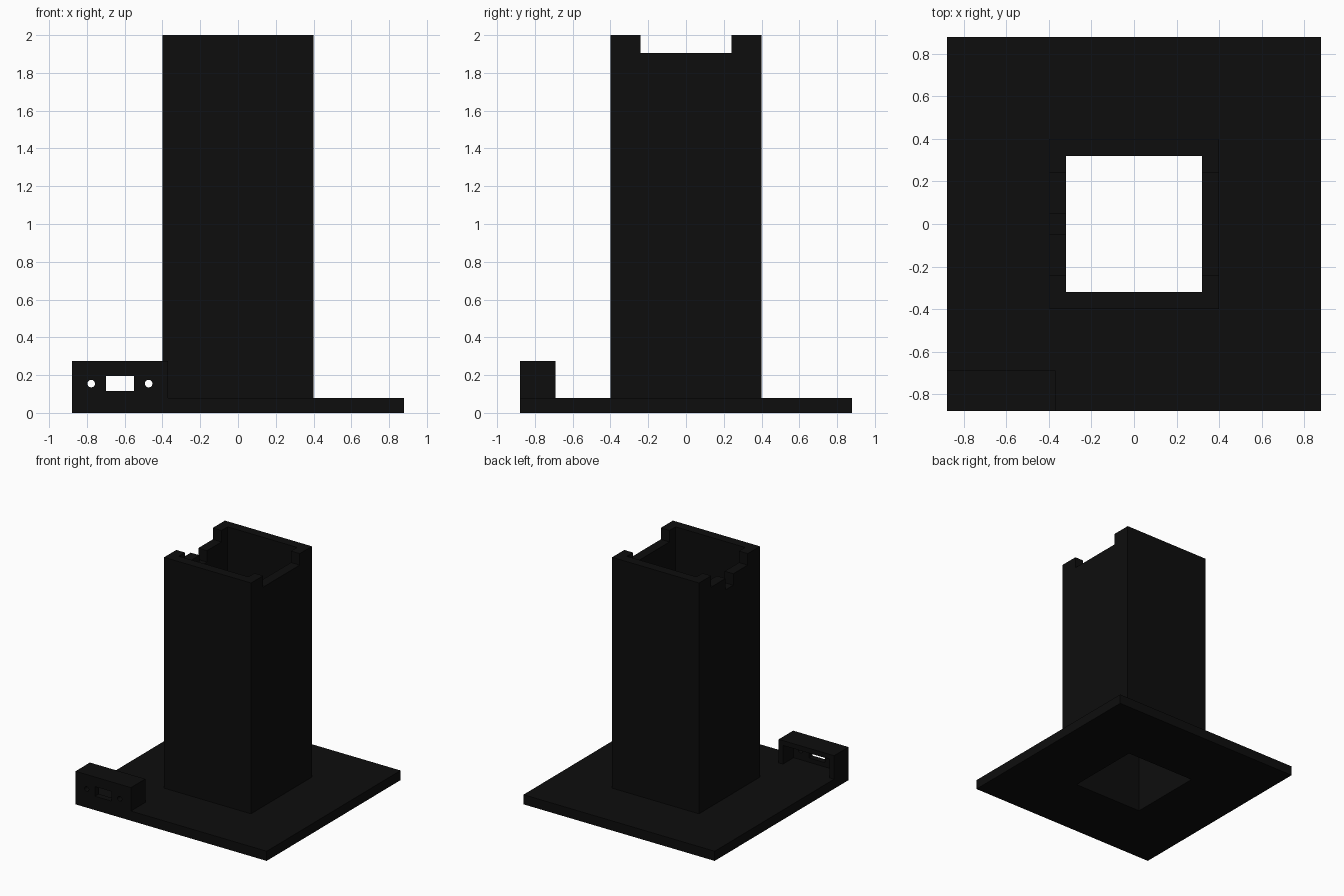
import bpy, math

if "Cube" in bpy.data.objects:
    bpy.data.objects.remove(bpy.data.objects["Cube"])

black = bpy.data.materials.new("matte black")
black.diffuse_color = (0.004, 0.004, 0.004, 1)
black.use_nodes = True
black.node_tree.nodes["Principled BSDF"].inputs["Base Color"].default_value = black.diffuse_color

BASE = 0.88      # half width of the base plate
BASE_TOP = 0.08
OUT, INN = 0.40, 0.32   # outer and inner half widths of the tower


def box(name, x, y, z):
    """Axis-aligned box from (min, max) ranges."""
    bpy.ops.mesh.primitive_cube_add(size=1)
    ob = bpy.context.object
    ob.name = name
    for v in ob.data.vertices:
        v.co = [r[0] + (c + 0.5) * (r[1] - r[0]) for c, r in zip(v.co, (x, y, z))]
    ob.data.materials.append(black)
    return ob


def cut(target, cutter):
    """Subtract the cutter, apply it, and remove the cutter."""
    mod = target.modifiers.new("cut", 'BOOLEAN')
    mod.operation = 'DIFFERENCE'
    mod.solver = 'EXACT'
    mod.object = cutter
    cutter.hide_render = True
    bpy.context.view_layer.objects.active = target
    bpy.ops.object.modifier_apply(modifier=mod.name)
    bpy.data.objects.remove(cutter)


# base plate with a square opening under the tower
base = box("base_plate", (-BASE, BASE), (-BASE, BASE), (0, BASE_TOP))
cut(base, box("opening", (-INN, INN), (-INN, INN), (-1, 1)))

# hollow tower, open at both ends
tower = box("tower", (-OUT, OUT), (-OUT, OUT), (BASE_TOP, 2))
cut(tower, box("shaft", (-INN, INN), (-INN, INN), (-1, 3)))
# wide notch across both side walls
cut(tower, box("notch", (-1, 1), (-0.24, 0.24), (1.905, 3)))
# narrow cable slot in the left wall
cut(tower, box("slot", (-0.5, -0.2), (-0.05, 0.05), (1.81, 3)))

# socket housing on the front left corner
X0, X1 = -BASE, -0.37
housing = box("socket_housing", (X0, X1), (-BASE, -0.69), (BASE_TOP, 0.275))
# pocket open to the back
cut(housing, box("pocket", (X0 + 0.04, X1 - 0.04), (-BASE + 0.05, -0.5), (0.0, 0.235)))
# socket window and screw holes
cut(housing, box("window", (-0.70, -0.55), (-1, -0.75), (0.115, 0.195)))
for x in (-0.777, -0.473):
    bpy.ops.mesh.primitive_cylinder_add(vertices=32, radius=0.02, depth=0.3,
                                        location=(x, -0.9, 0.155),
                                        rotation=(math.pi / 2, 0, 0))
    hole = bpy.context.object
    hole.data.materials.append(black)
    cut(housing, hole)
